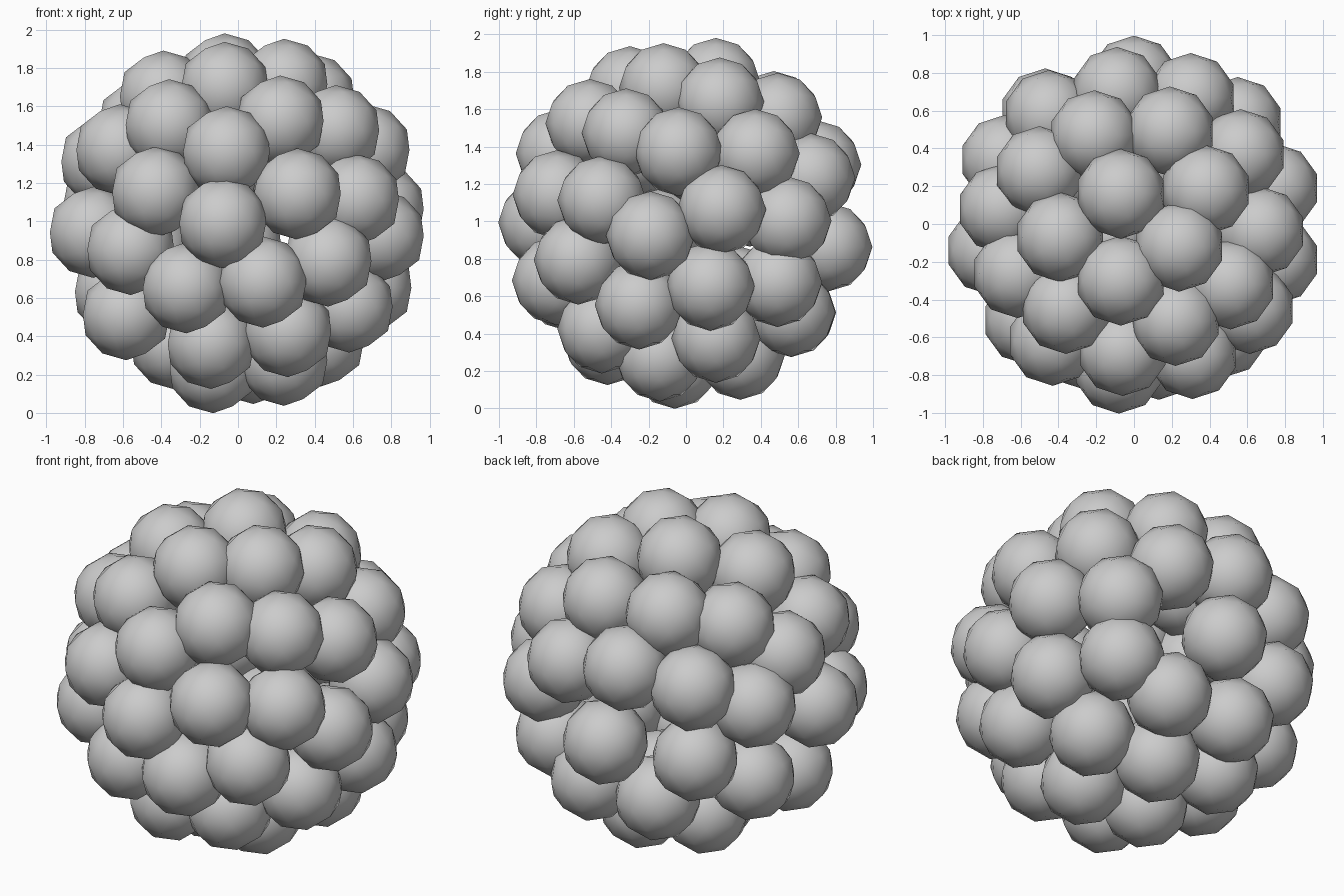
import bpy, bmesh, math
from mathutils import Vector

old = bpy.data.objects.get("Cube")
if old:
    bpy.data.objects.remove(old, do_unlink=True)

SHELL = 0.77    # distance of every ball centre from the middle
BALL = 0.238    # ball radius
CENTRE = Vector((0, 0, 0.993))

# Plain grey material
grey = bpy.data.materials.new("plain_grey")
grey.use_nodes = True
colour = (0.6, 0.6, 0.6, 1)
grey.diffuse_color = colour
grey.node_tree.nodes["Principled BSDF"].inputs["Base Color"].default_value = colour

# One low-poly smooth ball, shared by the whole cluster
mesh = bpy.data.meshes.new("ball")
bm = bmesh.new()
bmesh.ops.create_icosphere(bm, subdivisions=2, radius=BALL)
for face in bm.faces:
    face.smooth = True
bm.to_mesh(mesh)
bm.free()
mesh.materials.append(grey)

# Ball seats on each side of the shell: the two coordinates across that side,
# in x, y, z order with the facing axis left out
seats = {
    "front": [(-.08, 0), (-.06, .37), (-.43, .16), (.31, .15), (-.27, -.34),
              (.13, -.31), (-.56, -.14), (.47, -.2), (.22, .53)],
    "back": [(.3, .24), (-.09, .31), (-.45, .24), (0, -.13),
             (-.47, -.17), (.22, -.48), (-.21, -.48)],
    "right": [(-.19, -.07), (.19, .07), (-.04, .38), (.13, -.34), (.37, .37),
              (.54, .01), (.49, -.32), (-.45, .12), (-.25, -.44), (-.32, .48)],
    "left": [(-.26, .38), (-.14, -.05), (-.15, -.48), (.08, .32),
             (.34, .11), (.27, -.36)],
    "top": [(-.07, .16), (-.39, -.07), (.24, -.12), (-.07, -.3), (.38, .18),
            (.19, .49), (-.21, .47), (-.5, .28), (-.36, -.45)],
    "bottom": [(-.14, -.42), (.26, -.45), (-.33, .29), (.08, .29),
               (-.13, -.06), (.24, -.14), (.43, .16)],
}
facing = {"right": (0, 1), "left": (0, -1), "back": (1, 1),
          "front": (1, -1), "top": (2, 1), "bottom": (2, -1)}


def seat_position(side, across):
    """Lift a seat from its side view onto the round shell."""
    axis, sign = facing[side]
    depth = math.sqrt(SHELL ** 2 - across[0] ** 2 - across[1] ** 2)
    coords = list(across)
    coords.insert(axis, sign * depth)
    return CENTRE + Vector(coords)


# Cluster of overlapping balls
for side, places in seats.items():
    for number, across in enumerate(places, 1):
        ball = bpy.data.objects.new(f"{side}_ball_{number}", mesh)
        ball.location = seat_position(side, across)
        bpy.context.collection.objects.link(ball)
